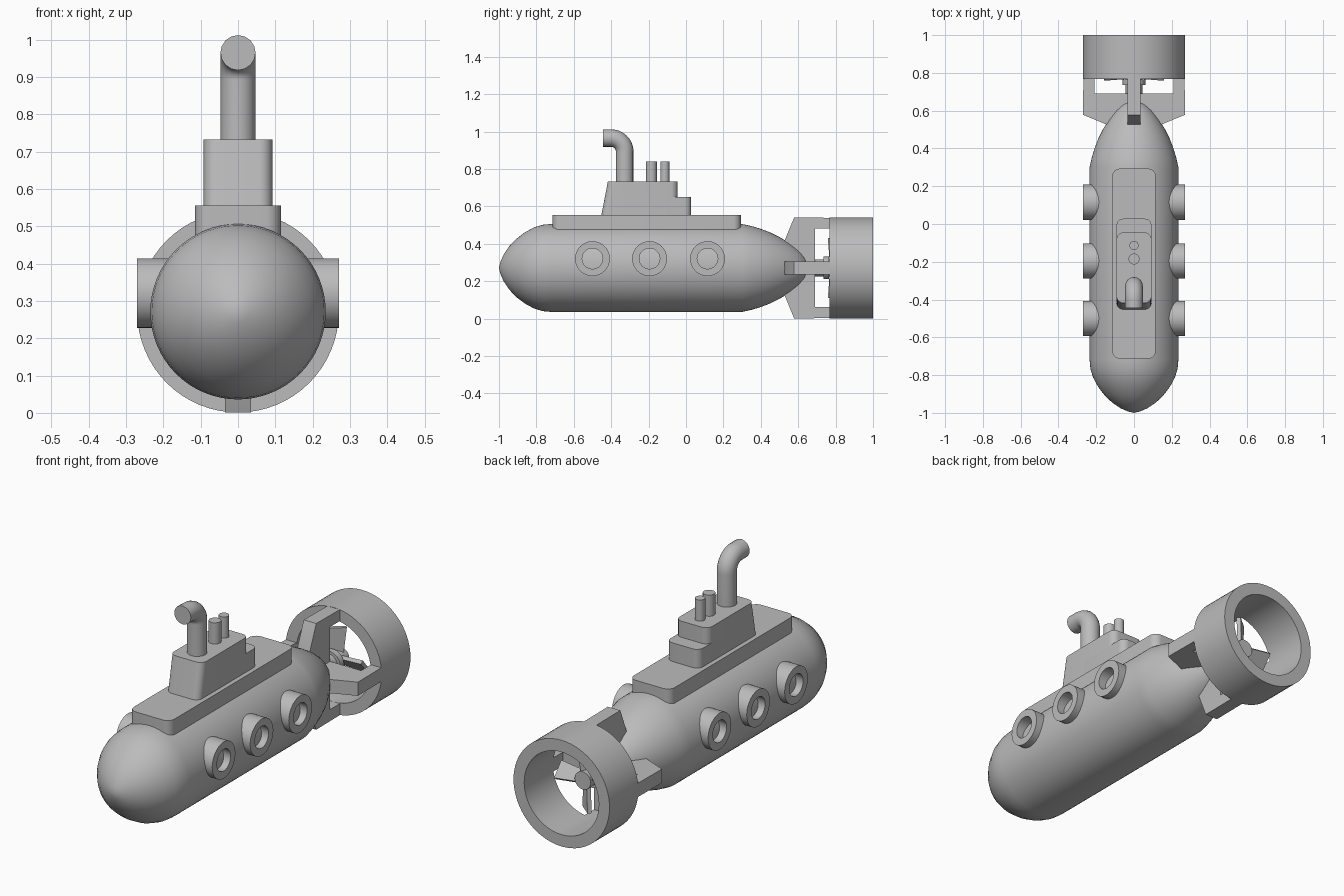
import bpy, bmesh, math
from mathutils import Matrix, Vector

if "Cube" in bpy.data.objects:
    bpy.data.objects.remove(bpy.data.objects["Cube"])

grey = bpy.data.materials.new("plain grey")
grey.use_nodes = True
COLOUR = (0.5, 0.5, 0.5, 1)
grey.diffuse_color = COLOUR
grey.node_tree.nodes["Principled BSDF"].inputs["Base Color"].default_value = COLOUR

AXIS = 0.271                      # height of the hull axis
TO_Y = Matrix.Rotation(-math.pi / 2, 4, 'X')   # local z -> world y
TO_X = Matrix.Rotation(math.pi / 2, 4, 'Y')    # local z -> world x


def finish(name, bm, matrix=Matrix()):
    bmesh.ops.transform(bm, matrix=matrix, verts=bm.verts)
    bmesh.ops.recalc_face_normals(bm, faces=bm.faces)
    mesh = bpy.data.meshes.new(name)
    bm.to_mesh(mesh)
    bm.free()
    obj = bpy.data.objects.new(name, mesh)
    bpy.context.collection.objects.link(obj)
    mesh.materials.append(grey)
    bpy.ops.object.select_all(action='DESELECT')
    obj.select_set(True)
    bpy.context.view_layer.objects.active = obj
    bpy.ops.object.shade_smooth_by_angle(angle=math.radians(35))
    return obj


def lathe(name, profile, matrix, closed=False, steps=64):
    """Spin (radius, height) points around local z."""
    bm = bmesh.new()
    verts = [bm.verts.new((r, 0, h)) for r, h in profile]
    pairs = list(zip(verts, verts[1:])) + ([(verts[-1], verts[0])] if closed else [])
    edges = [bm.edges.new(p) for p in pairs]
    bmesh.ops.spin(bm, geom=verts + edges, cent=(0, 0, 0), axis=(0, 0, 1),
                   angle=2 * math.pi, steps=steps, use_duplicate=False)
    bmesh.ops.remove_doubles(bm, verts=bm.verts, dist=0.0005)
    return finish(name, bm, matrix)


def prism(outline, depth):
    """Extrude a flat outline of 3D points along a vector."""
    bm = bmesh.new()
    face = bm.faces.new([bm.verts.new(p) for p in outline])
    out = bmesh.ops.extrude_face_region(bm, geom=[face], use_keep_orig=True)
    moved = [v for v in out["geom"] if isinstance(v, bmesh.types.BMVert)]
    bmesh.ops.translate(bm, vec=depth, verts=moved)
    return bm


def rounded_block(name, half_x, y0, y1, z0, z1, radius, lean=0):
    """Block with rounded upright corners; lean pushes the top front edge back."""
    outline = []
    corners = [(1, y1, 0), (-1, y1, 90), (-1, y0, 180), (1, y0, 270)]
    for side, y, start in corners:
        cx = side * (half_x - radius)
        cy = y - radius if y == y1 else y + radius
        for k in range(9):
            a = math.radians(start + k * 90 / 8)
            outline.append((cx + radius * math.cos(a), cy + radius * math.sin(a), z0))
    bm = prism(outline, (0, 0, z1 - z0))
    for v in bm.verts:
        if v.co.z > z1 - 0.001 and v.co.y < (y0 + y1) / 2:
            v.co.y += lean
    return finish(name, bm)


def cylinder(name, radius, length, matrix):
    return lathe(name, [(0, 0), (radius, 0), (radius, length), (0, length)], matrix, steps=32)


# Hull with a rounded nose and a tapering tail
hull = [(0, -1), (.03, -.993), (.07, -.976), (.115, -.946), (.155, -.908), (.19, -.862),
        (.217, -.812), (.231, -.765), (.235, -.72), (.235, .3), (.224, .35), (.209, .4),
        (.19, .45), (.165, .5), (.135, .55), (.098, .6), (.065, .632), (.03, .65), (0, .655)]
lathe("hull", hull, Matrix.Translation((0, 0, AXIS)) @ TO_Y)

# Portholes: open tubes through both sides
for label, side in (("left", 1), ("right", -1)):
    for i, y in enumerate((-.5, -.195, .115)):
        place = Matrix.Translation((0, y, .321)) @ Matrix.Scale(side, 4, (1, 0, 0)) @ TO_X
        lathe(f"{label}_porthole_{i + 1}",
              [(.055, .15), (.093, .15), (.093, .27), (.055, .27)], place, closed=True, steps=48)

# Deck and tower
rounded_block("deck", .115, -.713, .293, .42, .555, .04)
rounded_block("tower", .092, -.455, -.045, .54, .732, .035, lean=.037)
rounded_block("tower_step", .092, -.3, .028, .54, .65, .035)

# Bent funnel and two short masts
curve = bpy.data.curves.new("funnel_path", 'CURVE')
curve.dimensions = '3D'
curve.bevel_depth = .047
curve.bevel_resolution = 6
curve.use_fill_caps = True
BEND = .072
path = [(0, -.328, .71)]
for k in range(13):
    a = math.radians(k * 90 / 12)
    path.append((0, -.328 - BEND * (1 - math.cos(a)), .965 - BEND * (1 - math.sin(a))))
path.append((0, -.445, .965))
spline = curve.splines.new('POLY')
spline.points.add(len(path) - 1)
for point, co in zip(spline.points, path):
    point.co = (*co, 1)
helper = bpy.data.objects.new("funnel_helper", curve)
bpy.context.collection.objects.link(helper)
bpy.context.view_layer.update()
bm = bmesh.new()
bm.from_mesh(helper.to_mesh())
bmesh.ops.remove_doubles(bm, verts=bm.verts, dist=.0005)
helper.to_mesh_clear()
bpy.data.objects.remove(helper)
finish("funnel", bm)
cylinder("rear_mast", .024, .12, Matrix.Translation((0, -.113, .72)))
cylinder("front_mast", .029, .12, Matrix.Translation((0, -.185, .72)))

# Propeller shroud
lathe("shroud", [(.21, .768), (.27, .768), (.27, 1), (.21, 1)],
      Matrix.Translation((0, 0, AXIS)) @ TO_Y, closed=True)

# Four fins holding the shroud, and four pitched blades
fin = [(.5, 0), (.5, .08), (.578, .27), (.775, .268), (.775, .21), (.69, .21), (.69, 0)]
for i, label in enumerate(("top", "left", "bottom", "right")):
    turn = Matrix.Translation((0, 0, AXIS)) @ Matrix.Rotation(i * math.pi / 2, 4, 'Y')
    finish(f"{label}_fin", prism([(-.035, y, r) for y, r in fin], (.07, 0, 0)), turn)
    blade = prism([(-.03, -.01, .03), (.03, -.01, .03), (.045, -.01, .16), (-.045, -.01, .16)],
                  (0, .02, 0))
    pitch = Matrix.Translation((0, .795, 0)) @ Matrix.Rotation(math.radians(40), 4, 'Z')
    finish(f"{label}_blade", blade, turn @ pitch)

# Propeller hub and collar
cylinder("propeller_hub", .045, .15, Matrix.Translation((0, .68, AXIS)) @ TO_Y)
cylinder("propeller_collar", .06, .03, Matrix.Translation((0, .735, AXIS)) @ TO_Y)
